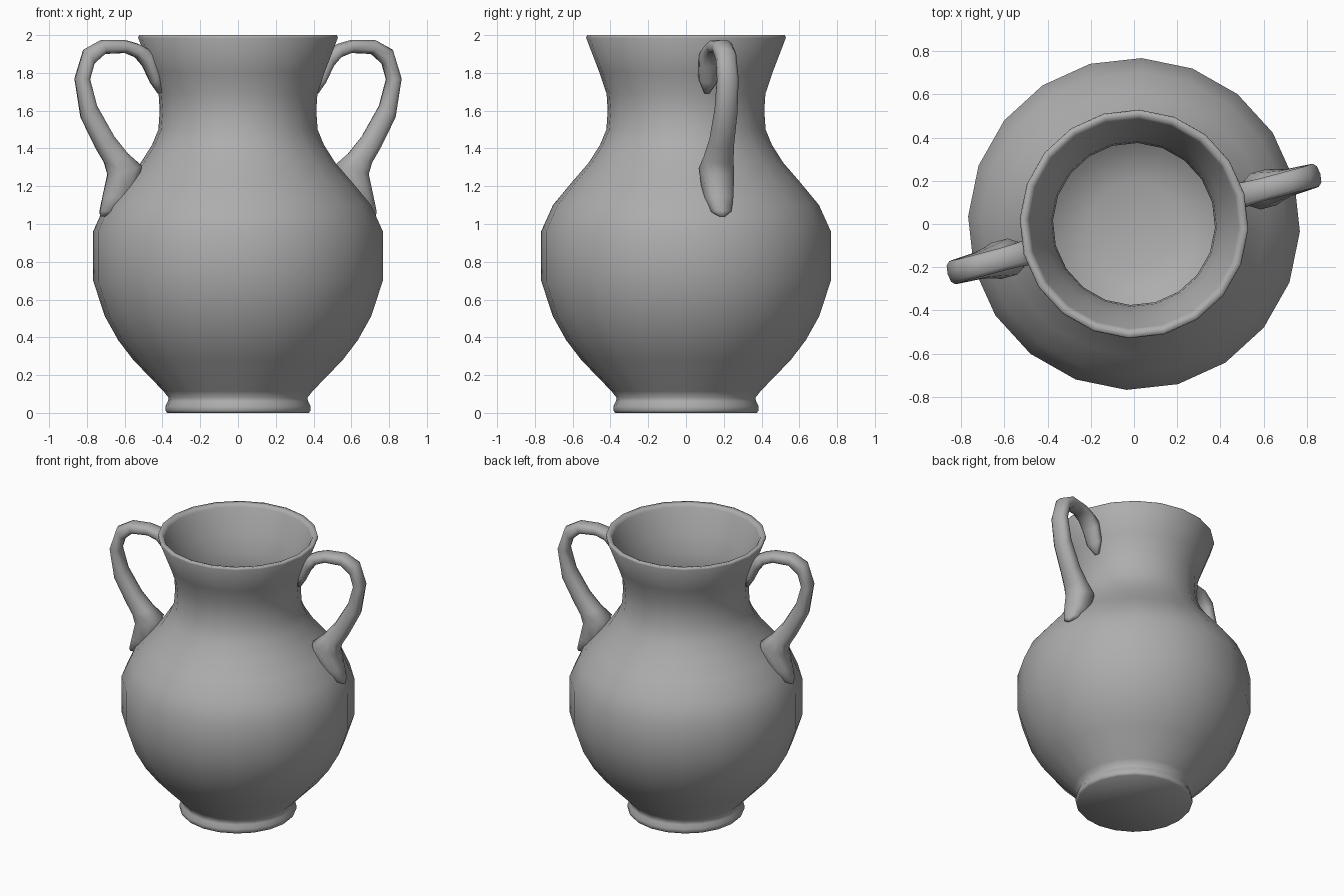
import bpy, bmesh, math

if "Cube" in bpy.data.objects:
    bpy.data.objects.remove(bpy.data.objects["Cube"])

SIDES = 20
TURN = math.radians(-2.6)

# dark grey clay
clay = bpy.data.materials.new("grey_clay")
clay.diffuse_color = (.42, .42, .42, 1)
clay.use_nodes = True
clay.node_tree.nodes["Principled BSDF"].inputs["Base Color"].default_value = clay.diffuse_color


def make_object(name, bm):
    bmesh.ops.recalc_face_normals(bm, faces=bm.faces[:])
    for f in bm.faces:
        f.smooth = True
    me = bpy.data.meshes.new(name)
    bm.to_mesh(me)
    bm.free()
    me.materials.append(clay)
    ob = bpy.data.objects.new(name, me)
    bpy.context.collection.objects.link(ob)
    return ob


def skin(bm, rings):
    # bridge consecutive closed rings of vertices
    for a, b in zip(rings, rings[1:]):
        n = len(a)
        for i in range(n):
            j = (i + 1) % n
            bm.faces.new((a[i], a[j], b[j], b[i]))
    bm.faces.new(rings[0])
    bm.faces.new(rings[-1])


# vase body: outer wall up, over the rim, inner wall down (radius, z)
outer = [(.375, 0), (.385, .012), (.385, .035), (.372, .06), (.368, .08), (.395, .115),
         (.555, .28), (.635, .385), (.705, .51), (.768, .70), (.768, .96), (.705, 1.10),
         (.61, 1.215), (.515, 1.325), (.455, 1.42), (.422, 1.50), (.415, 1.60),
         (.421, 1.69), (.458, 1.80), (.529, 1.985), (.525, 2.0)]
inner = [(.495, 1.995), (.485, 1.975), (.418, 1.81), (.382, 1.69), (.375, 1.60),
         (.385, 1.50), (.42, 1.41), (.48, 1.31), (.67, 1.08), (.73, .95), (.73, .71),
         (.665, .52), (.52, .31), (.35, .14), (.2, .09)]
bm = bmesh.new()
rings = []
for r, z in outer + inner:
    rings.append([bm.verts.new((r * math.cos(TURN + i * math.tau / SIDES),
                                r * math.sin(TURN + i * math.tau / SIDES), z))
                  for i in range(SIDES)])
skin(bm, rings)
make_object("vase_body", bm)

# handle stations: outer x, z, inner x, z, width
stations = [
    (.39, 1.70, .425, 1.69, .03), (.42, 1.80, .46, 1.745, .11),
    (.46, 1.92, .50, 1.83, .125), (.53, 1.955, .54, 1.88, .115),
    (.60, 1.975, .60, 1.905, .11), (.725, 1.975, .705, 1.90, .11),
    (.815, 1.925, .765, 1.845, .11), (.862, 1.77, .787, 1.765, .115),
    (.83, 1.56, .75, 1.63, .12), (.752, 1.40, .66, 1.47, .13),
    (.705, 1.32, .585, 1.375, .155), (.69, 1.26, .51, 1.31, .18),
    (.715, 1.15, .56, 1.13, .155), (.73, 1.07, .65, 1.06, .11),
    (.73, 1.04, .70, 1.04, .03)]
HANDLE_ANGLE = math.radians(15)


def handle(name, angle):
    bm = bmesh.new()
    rings = []
    k = math.cos(HANDLE_ANGLE)
    for xo, zo, xi, zi, w in stations:
        ring = []
        for i in range(10):
            a = i * math.tau / 10
            # slightly squared oval cross-section
            c, s = (math.copysign(abs(f) ** .75, f) for f in (math.cos(a), math.sin(a)))
            r = ((xo + xi) / 2 + (xo - xi) / 2 * c) / k
            z = (zo + zi) / 2 + (zo - zi) / 2 * c
            t = w / 2 * s
            ring.append(bm.verts.new((r * math.cos(angle) - t * math.sin(angle),
                                      r * math.sin(angle) + t * math.cos(angle), z)))
        rings.append(ring)
    skin(bm, rings)
    make_object(name, bm)


# two handles on opposite sides
handle("handle_right", HANDLE_ANGLE)
handle("handle_left", HANDLE_ANGLE + math.pi)
